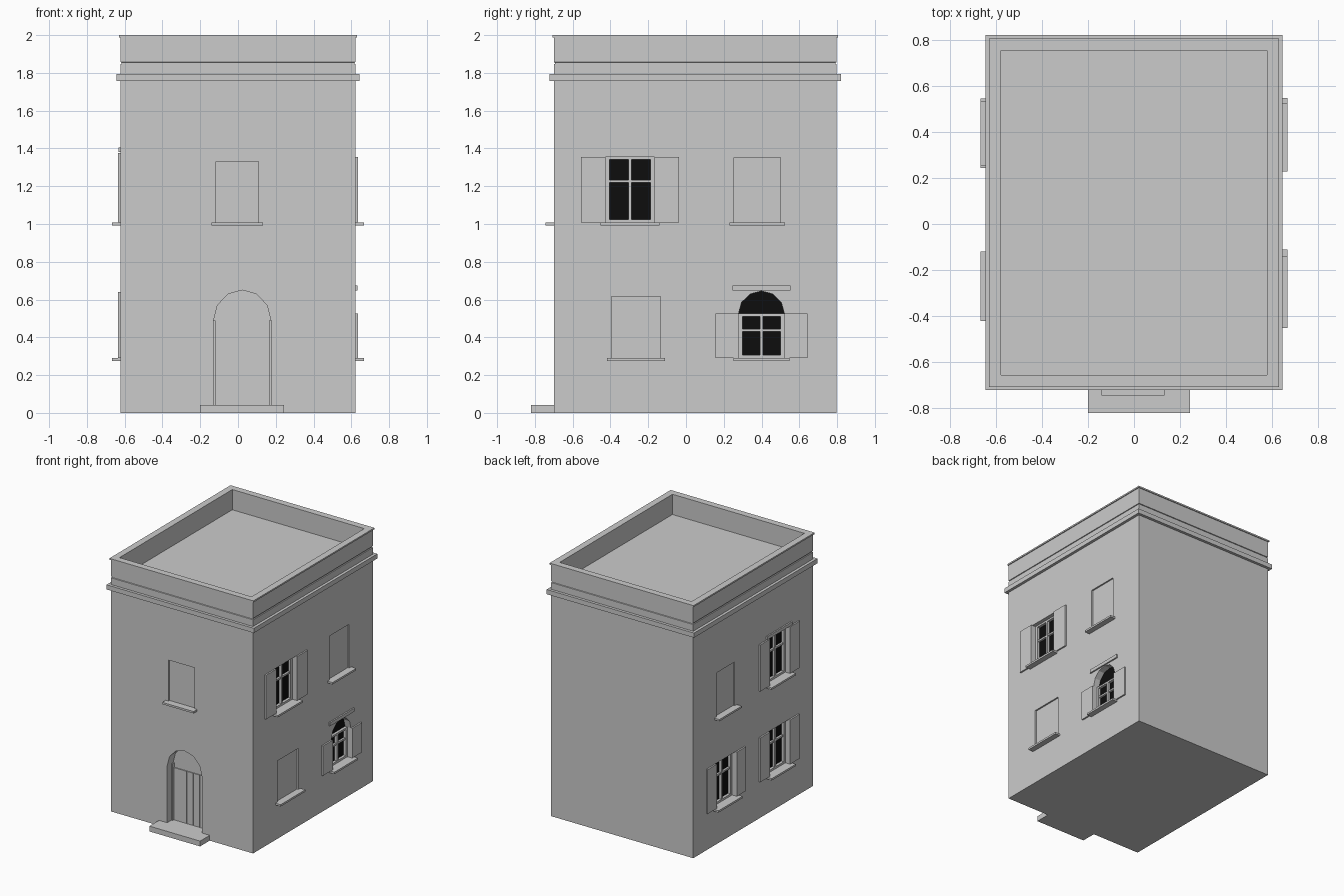
import bpy, bmesh, math
from mathutils import Vector

if "Cube" in bpy.data.objects:
    bpy.data.objects.remove(bpy.data.objects["Cube"])


def material(name, v):
    m = bpy.data.materials.new(name)
    m.diffuse_color = (v, v, v, 1)
    m.use_nodes = True
    m.node_tree.nodes["Principled BSDF"].inputs["Base Color"].default_value = m.diffuse_color
    return m


STONE = material("pale grey plaster", 0.6)
GLASS = material("black glass", 0.004)

# wall planes: function of (along, height, outward distance)
X0, X1, Y0, Y1 = -0.622, 0.622, -0.70, 0.798
WALLS = {
    "front": lambda u, z, d: Vector((u, Y0 - d, z)),
    "right": lambda u, z, d: Vector((X1 + d, u, z)),
    "left": lambda u, z, d: Vector((X0 - d, u, z)),
}


def finish(name, bm, mat):
    bmesh.ops.recalc_face_normals(bm, faces=bm.faces)
    me = bpy.data.meshes.new(name)
    bm.to_mesh(me)
    bm.free()
    me.materials.append(mat)
    ob = bpy.data.objects.new(name, me)
    bpy.context.collection.objects.link(ob)
    return ob


def add_prism(bm, wall, outline, d0, d1):
    a = [bm.verts.new(WALLS[wall](u, z, d0)) for u, z in outline]
    b = [bm.verts.new(WALLS[wall](u, z, d1)) for u, z in outline]
    bm.faces.new(a)
    bm.faces.new(b[::-1])
    n = len(a)
    for i in range(n):
        bm.faces.new((a[i], b[i], b[(i + 1) % n], a[(i + 1) % n]))


def rect(u0, u1, z0, z1):
    return [(u0, z0), (u1, z0), (u1, z1), (u0, z1)]


def arch(u0, u1, z0, spring, top):
    c, r = (u0 + u1) / 2, (u1 - u0) / 2
    pts = [(u0, z0), (u1, z0)]
    for i in range(7):
        t = math.pi * i / 6
        pts.append((c + r * math.cos(t), spring + (top - spring) * math.sin(t)))
    return pts


def part(name, wall, shapes, mat=STONE):
    bm = bmesh.new()
    for outline, d0, d1 in shapes:
        add_prism(bm, wall, outline, d0, d1)
    return finish(name, bm, mat)


# walls, cornice and parapet: one profile (offset, height) swept round a rectangle
profile = [(0, 0), (0, 1.756), (.022, 1.756), (.022, 1.793), (0, 1.793), (0, 1.846),
           (-.006, 1.848), (-.006, 1.855), (0, 1.857), (0, 1.988), (.007, 1.988),
           (.007, 2.0), (-.045, 2.0), (-.045, 1.84)]
bm = bmesh.new()
rings = [[bm.verts.new(p) for p in ((X0 - o, Y0 - o, z), (X1 + o, Y0 - o, z),
                                    (X1 + o, Y1 + o, z), (X0 - o, Y1 + o, z))]
         for o, z in profile]
for a, b in zip(rings, rings[1:]):
    for i in range(4):
        j = (i + 1) % 4
        bm.faces.new((a[i], a[j], b[j], b[i]))
bm.faces.new(rings[0])
bm.faces.new(rings[-1])
walls = finish("walls", bm, STONE)

cuts = bmesh.new()
DEPTH = 0.055


def sill(name, wall, u0, u1, z):
    part(name + "_sill", wall, [(rect(u0, u1, z - .015, z), -.02, .044)])


def blind(name, wall, u0, u1, z0, z1):
    """walled-up window: shallow recess with a sill"""
    add_prism(cuts, wall, rect(u0, u1, z0, z1), -.012, .1)
    sill(name, wall, u0 - .025, u1 + .025, z0)


def window(name, wall, u0, u1, z0, z1, shutter, top=None, lintel=None):
    """open window: recess, glass, casement bars, shutters, sill"""
    hole = arch(u0, u1, z0, z1, top) if top else rect(u0, u1, z0, z1)
    add_prism(cuts, wall, hole, -DEPTH, .1)
    part(name + "_glass", wall, [(hole, -DEPTH - .004, -DEPTH + .004)], GLASS)
    f, m, bar = .02, (u0 + u1) / 2, z0 + (z1 - z0) * .63
    bars = [rect(u0, u0 + f, z0, z1), rect(u1 - f, u1, z0, z1),
            rect(u0 + f, u1 - f, z0, z0 + f * .8), rect(u0 + f, u1 - f, z1 - f * .7, z1),
            rect(m - .008, m + .008, z0 + f * .8, z1 - f * .7)]
    cross = [rect(u0 + f, m - .008, bar - .007, bar + .007),
             rect(m + .008, u1 - f, bar - .007, bar + .007)]
    part(name + "_frame", wall, [(r, -DEPTH, -.03) for r in bars]
         + [(r, -DEPTH, -.035) for r in cross])
    part(name + "_shutters", wall, [(rect(u0 - shutter, u0, z0, z1), -.002, .012),
                                    (rect(u1, u1 + shutter, z0, z1), -.002, .012)])
    sill(name, wall, u0 - .026, u1 + .026, z0)
    if lintel:
        part(name + "_lintel", wall, [(rect(u0 - .032, u1 + .032, *lintel), -.002, .011)])


# right side
window("right_upper_window", "right", -.426, -.167, 1.007, 1.355, .13)
blind("right_upper_blind", "right", .254, .50, 1.007, 1.353)
blind("right_lower_blind", "right", -.394, -.135, .29, .615)
window("right_arched_window", "right", .278, .521, .29, .525, .123, .645, (.647, .674))

# left side
window("left_upper_window", "left", -.395, -.145, 1.007, 1.375, .123, None, (1.38, 1.405))
blind("left_upper_blind", "left", .28, .51, 1.007, 1.353)
window("left_lower_window_a", "left", -.395, -.145, .29, .64, .123)
window("left_lower_window_b", "left", .27, .52, .29, .64, .115)

# front
blind("front_blind", "front", -.116, .108, 1.007, 1.33)
add_prism(cuts, "front", arch(-.129, .174, .042, .49, .65), -.075, .1)

# door planks and door posts
n, w = 5, .287 / 5
part("door_planks", "front", [(rect(-.121 + i * w + .001, -.121 + (i + 1) * w - .001, .042, .455),
                               -.078, -.068) for i in range(n)])
part("door_posts", "front", [(rect(-.129, -.119, .042, .49), -.077, -.055),
                             (rect(.164, .174, .042, .49), -.077, -.055)])
# door step
part("door_step", "front", [(rect(-.2, .243, 0, .042), -.01, .12)])

# cut all recesses out of the walls
cutter = finish("recess_cutter", cuts, STONE)
cutter.hide_render = True
mod = walls.modifiers.new("recesses", "BOOLEAN")
mod.operation = "DIFFERENCE"
mod.solver = "EXACT"
mod.object = cutter
bpy.context.view_layer.objects.active = walls
bpy.ops.object.modifier_apply(modifier=mod.name)
bpy.data.objects.remove(cutter)
